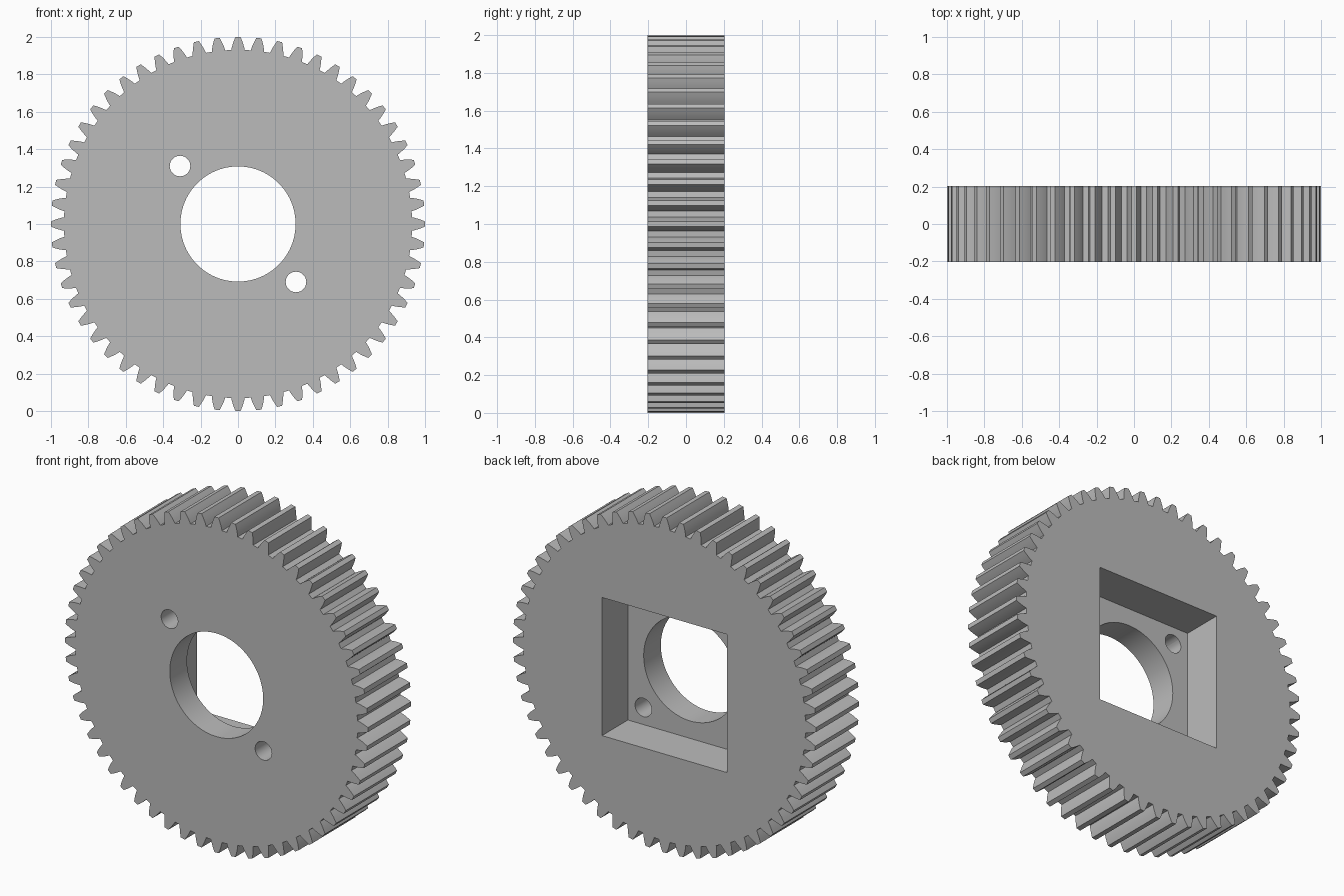
import bpy, bmesh, math

if "Cube" in bpy.data.objects:
    bpy.data.objects.remove(bpy.data.objects["Cube"])

TEETH = 56
OUTER, ROOT = 1.0, 0.931
HALF = 0.203            # half the gear thickness
FLOOR = -0.041          # y of the pocket floor
CZ = 1.0                # height of the gear axis

grey = bpy.data.materials.new("grey")
grey.diffuse_color = (0.5, 0.5, 0.5, 1)
grey.use_nodes = True
grey.node_tree.nodes["Principled BSDF"].inputs["Base Color"].default_value = grey.diffuse_color


def prism(name, outline, y0, y1):
    """Extrude an (x, z) outline between two y positions."""
    bm = bmesh.new()
    base = bm.faces.new([bm.verts.new((x, y0, z + CZ)) for x, z in outline])
    new = bmesh.ops.extrude_face_region(bm, geom=[base])["geom"]
    verts = [v for v in new if isinstance(v, bmesh.types.BMVert)]
    bmesh.ops.translate(bm, verts=verts, vec=(0, y1 - y0, 0))
    bmesh.ops.recalc_face_normals(bm, faces=bm.faces)
    mesh = bpy.data.meshes.new(name)
    bm.to_mesh(mesh)
    bm.free()
    mesh.materials.append(grey)
    obj = bpy.data.objects.new(name, mesh)
    bpy.context.collection.objects.link(obj)
    return obj


def circle(cx, cz, r, n):
    return [(cx + r * math.cos(2 * math.pi * i / n),
             cz + r * math.sin(2 * math.pi * i / n)) for i in range(n)]


# Involute tooth profile, 20 degree pressure angle
PITCH_R = OUTER * TEETH / (TEETH + 2)
BASE_R = PITCH_R * math.cos(math.radians(20))


def involute(r):
    a = math.acos(BASE_R / r)
    return math.tan(a) - a


def half_angle(r):
    return math.pi / (2 * TEETH) + involute(PITCH_R) - involute(r)


radii = [ROOT + (OUTER - ROOT) * i / 4 for i in range(5)]
flank = [(r, half_angle(r)) for r in radii]
tooth = [(r, -a) for r, a in flank] + [(r, a) for r, a in reversed(flank)]
outline = []
for t in range(TEETH):
    mid = 2 * math.pi * t / TEETH
    outline += [(r * math.cos(mid + a), r * math.sin(mid + a)) for r, a in tooth]
gear = prism("gear", outline, -HALF, HALF)

# Cutters: square rear pocket, centre bore, two bolt holes
S = 0.412
cutters = [
    prism("pocket_cutter", [(-S, -S), (S, -S), (S, S), (-S, S)], FLOOR, 0.5),
    prism("bore_cutter", circle(0, 0, 0.308, 96), -0.5, 0.5),
    prism("bolt_cutter_left", circle(-0.31, 0.31, 0.055, 40), -0.5, 0.5),
    prism("bolt_cutter_right", circle(0.31, -0.31, 0.055, 40), -0.5, 0.5),
]
bpy.context.view_layer.objects.active = gear
for cutter in cutters:
    cutter.hide_render = True
    mod = gear.modifiers.new(cutter.name, "BOOLEAN")
    mod.operation = "DIFFERENCE"
    mod.solver = "EXACT"
    mod.object = cutter
    bpy.ops.object.modifier_apply(modifier=mod.name)
    bpy.data.objects.remove(cutter)

# Smooth bore walls, keep the tooth and rim edges sharp
gear.select_set(True)
bpy.ops.object.shade_smooth_by_angle(angle=math.radians(25))
